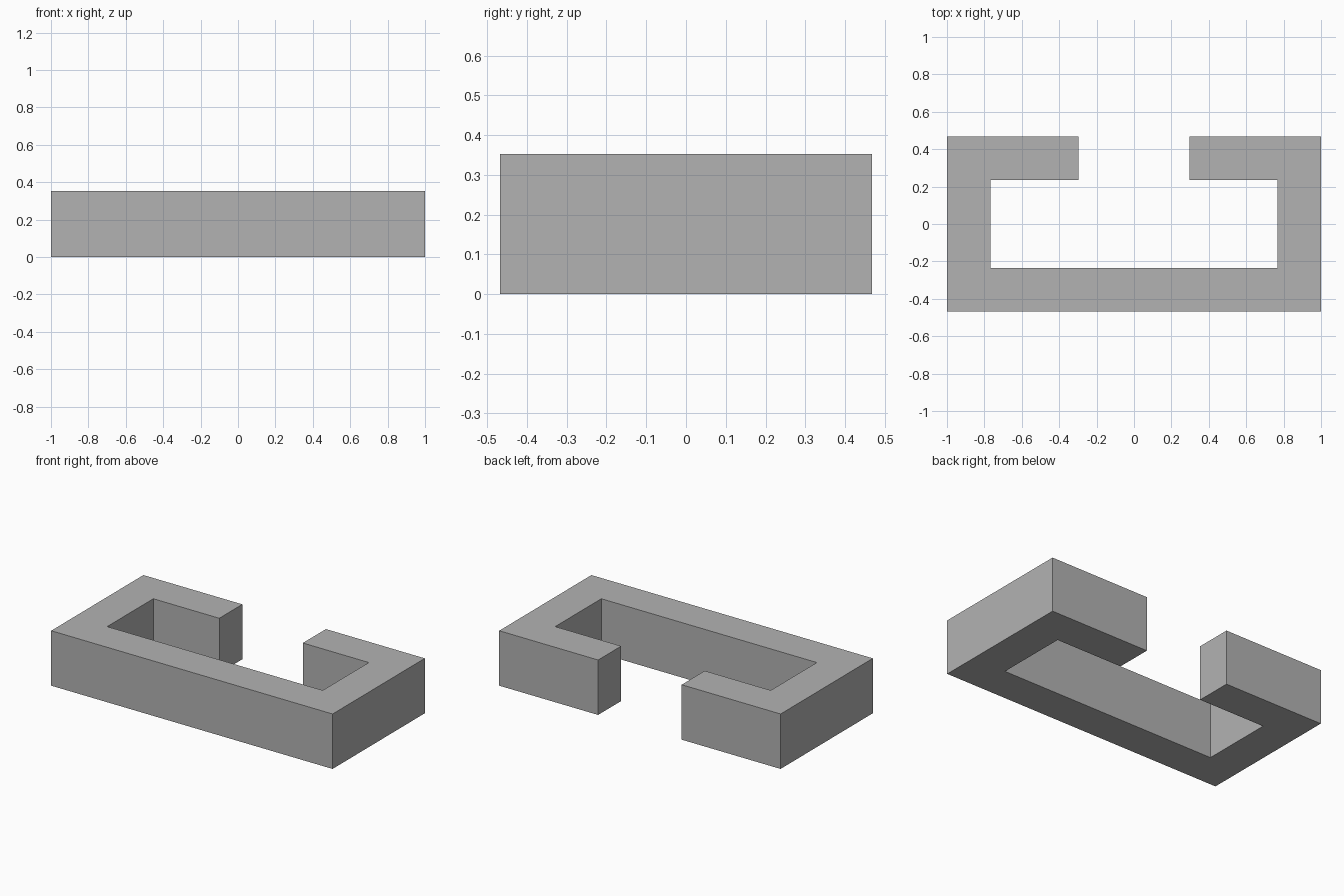
import bpy
import bmesh

cube = bpy.data.objects.get("Cube")
if cube:
    bpy.data.objects.remove(cube, do_unlink=True)

HALF_LENGTH, HALF_DEPTH, HEIGHT = 1.0, 0.468, 0.353
WALL = 0.234
GAP = 0.297  # half width of the opening at the back

grey = bpy.data.materials.new("plain_grey")
grey.use_nodes = True
colour = (0.45, 0.45, 0.45, 1)
grey.diffuse_color = colour
grey.node_tree.nodes["Principled BSDF"].inputs["Base Color"].default_value = colour

# Right half of the C-shaped outline, mirrored to close the loop
inner_x, inner_y = HALF_LENGTH - WALL, HALF_DEPTH - WALL
half = [
    (HALF_LENGTH, -HALF_DEPTH), (HALF_LENGTH, HALF_DEPTH),
    (GAP, HALF_DEPTH), (GAP, inner_y),
    (inner_x, inner_y), (inner_x, -inner_y),
]
outline = half + [(-x, y) for x, y in reversed(half)]

# Extrude the outline into a solid channel
bm = bmesh.new()
base = bm.faces.new([bm.verts.new((x, y, 0)) for x, y in outline])
result = bmesh.ops.extrude_face_region(bm, geom=[base], use_keep_orig=True)
top = [v for v in result["geom"] if isinstance(v, bmesh.types.BMVert)]
bmesh.ops.translate(bm, verts=top, vec=(0, 0, HEIGHT))
bmesh.ops.recalc_face_normals(bm, faces=bm.faces)

mesh = bpy.data.meshes.new("c_channel")
bm.to_mesh(mesh)
bm.free()
mesh.materials.append(grey)
channel = bpy.data.objects.new("c_channel", mesh)
bpy.context.collection.objects.link(channel)
